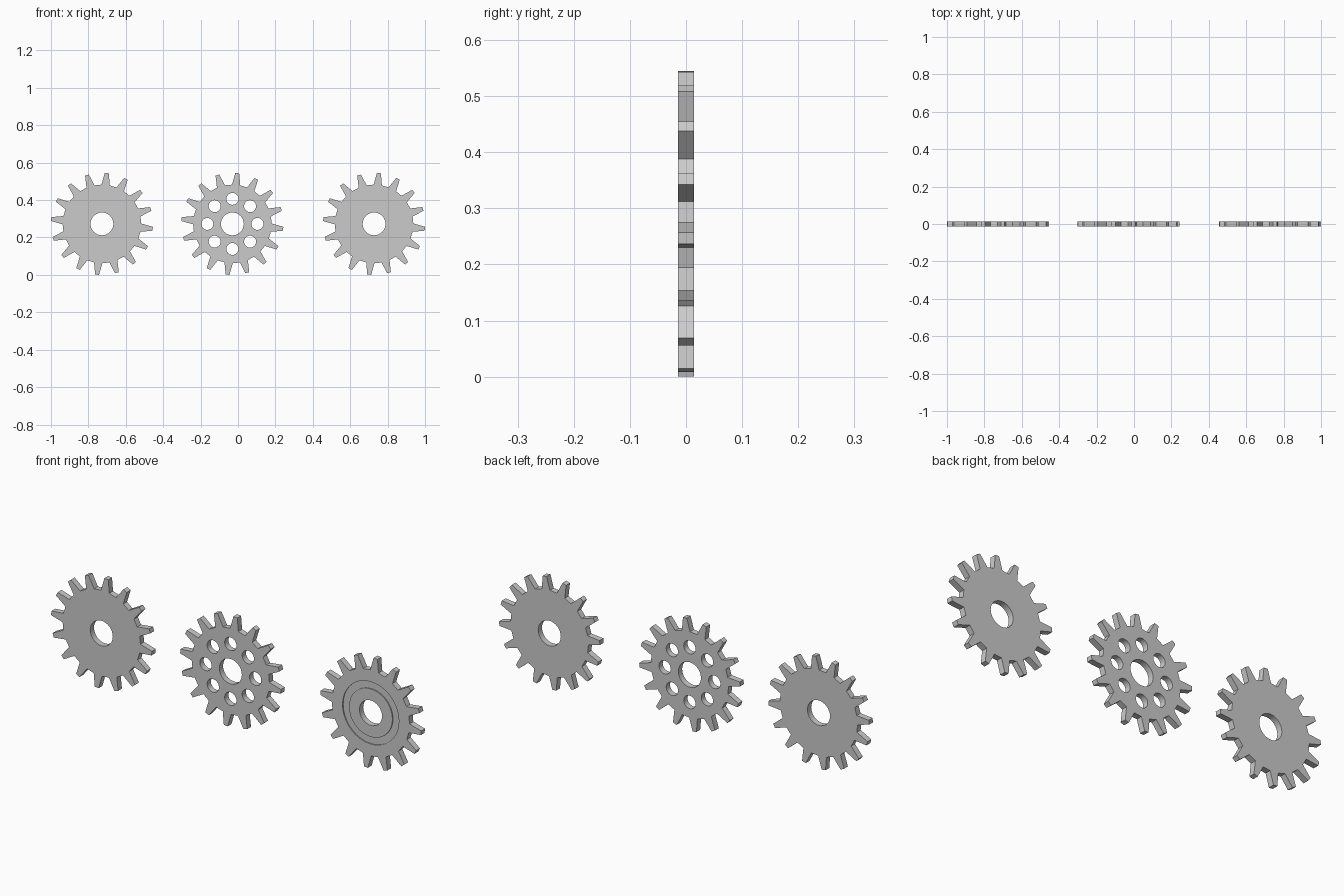
import bpy, bmesh
from math import sin, cos, radians, pi

if "Cube" in bpy.data.objects:
    bpy.data.objects.remove(bpy.data.objects["Cube"])

TEETH = 16
R_TIP, R_ROOT, R_BORE = 0.273, 0.21, 0.061
HALF_T = 0.0147
CZ = 0.2725


def circle(r, n, cx=0.0, cz=0.0):
    return [(cx + r * cos(2 * pi * i / n), cz + r * sin(2 * pi * i / n)) for i in range(n)]


def make_object(name, bm):
    bmesh.ops.recalc_face_normals(bm, faces=bm.faces)
    mesh = bpy.data.meshes.new(name)
    bm.to_mesh(mesh)
    bm.free()
    obj = bpy.data.objects.new(name, mesh)
    bpy.context.collection.objects.link(obj)
    return obj


def prism(name, outline, y0, y1):
    """Extrude an x-z outline along y."""
    bm = bmesh.new()
    a = [bm.verts.new((x, y0, z)) for x, z in outline]
    b = [bm.verts.new((x, y1, z)) for x, z in outline]
    bm.faces.new(a)
    bm.faces.new(b[::-1])
    n = len(outline)
    for i in range(n):
        j = (i + 1) % n
        bm.faces.new((a[i], a[j], b[j], b[i]))
    return make_object(name, bm)


def ring(name, r_in, r_out, y0, y1, n=64):
    """Square-section ring around the y axis."""
    bm = bmesh.new()
    section = [(r_in, y0), (r_out, y0), (r_out, y1), (r_in, y1)]
    loops = [[bm.verts.new((x, y, z)) for x, z in circle(r, n)] for r, y in section]
    for k in range(4):
        a, b = loops[k], loops[(k + 1) % 4]
        for i in range(n):
            j = (i + 1) % n
            bm.faces.new((a[i], a[j], b[j], b[i]))
    return make_object(name, bm)


def cut(obj, cutter):
    cutter.hide_render = True
    mod = obj.modifiers.new("cut", 'BOOLEAN')
    mod.operation = 'DIFFERENCE'
    mod.solver = 'EXACT'
    mod.object = cutter
    bpy.context.view_layer.objects.active = obj
    bpy.ops.object.modifier_apply(modifier=mod.name)
    bpy.data.objects.remove(cutter)


def gear(name, x, holes=0, groove=False):
    # toothed outline: root, tip, tip, root for every tooth
    outline = []
    for i in range(TEETH):
        mid = -5.45 + i * 360 / TEETH
        for r, off in ((R_ROOT, -6.1), (R_TIP, -2.2), (R_TIP, 2.2), (R_ROOT, 6.1)):
            a = radians(mid + off)
            outline.append((r * cos(a), r * sin(a)))
    obj = prism(name, outline, -HALF_T, HALF_T)

    # centre bore
    cut(obj, prism("bore_cutter", circle(R_BORE, 32), -0.1, 0.1))

    # ring of lightening holes
    for cx, cz in circle(0.134, holes) if holes else []:
        cut(obj, prism("hole_cutter", circle(0.032, 32, cx, cz), -0.1, 0.1))

    # shallow recessed ring on the front face
    if groove:
        cut(obj, ring("groove_cutter", 0.117, 0.152, -0.1, -HALF_T + 0.005))

    obj.location = (x, 0, CZ)
    bpy.ops.object.select_all(action='DESELECT')
    obj.select_set(True)
    bpy.context.view_layer.objects.active = obj
    bpy.ops.object.shade_smooth_by_angle(angle=radians(15))
    return obj


gear("plain_gear", -0.7275)
gear("drilled_gear", -0.03, holes=8)
gear("grooved_gear", 0.7275, groove=True)
